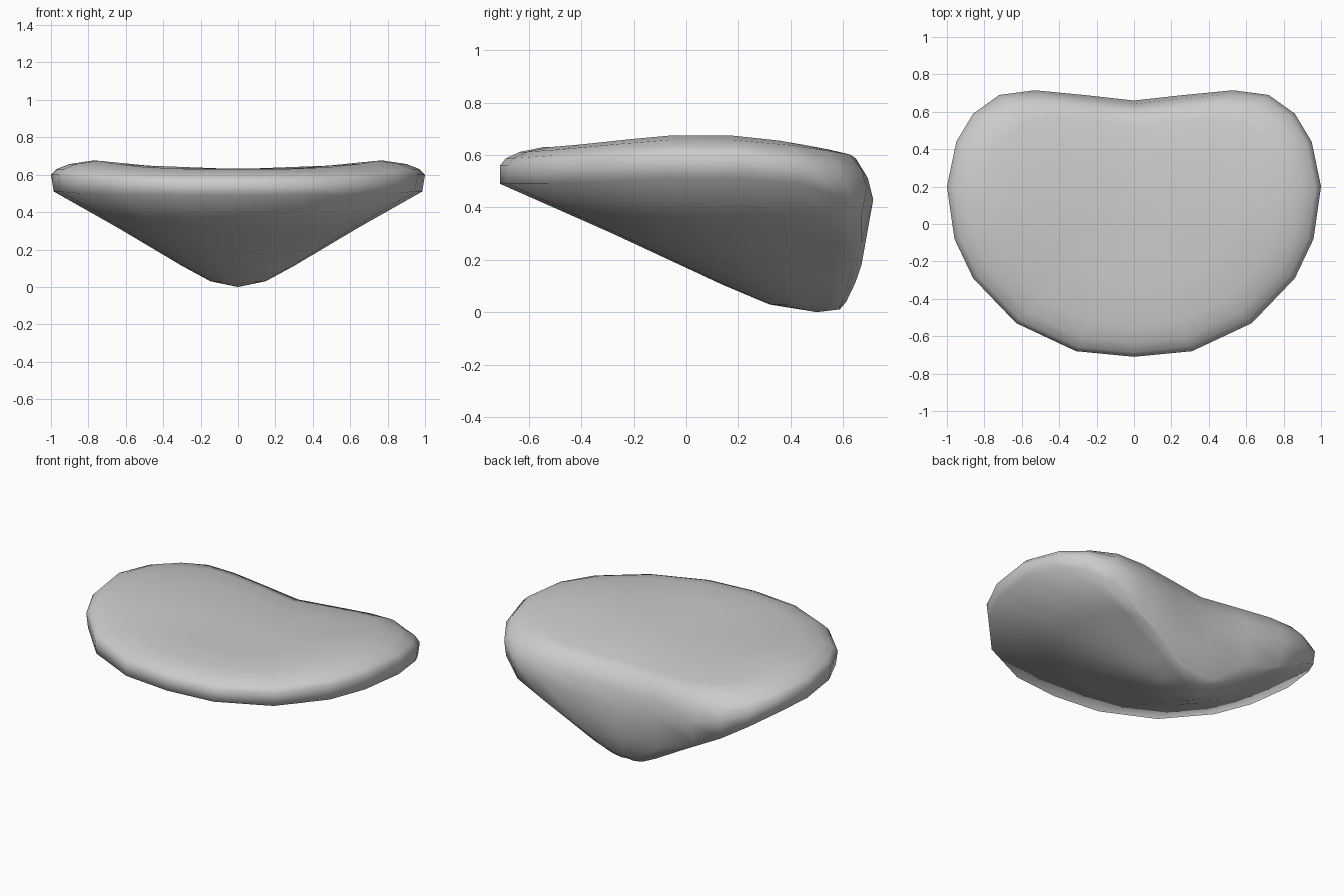
import bpy, bmesh

cube = bpy.data.objects.get("Cube")
if cube:
    bpy.data.objects.remove(cube)

# One plain grey material
grey = bpy.data.materials.new("stone_grey")
grey.use_nodes = True
COLOUR = (0.6, 0.6, 0.6, 1)
grey.diffuse_color = COLOUR
grey.node_tree.nodes["Principled BSDF"].inputs["Base Color"].default_value = COLOUR

# Heart-shaped rim, front to back: x, y, upper z, middle z, lower z
HALF = [
    (0, -.71, .615, .56, .49),
    (.31, -.68, .615, .56, .49),
    (.63, -.53, .625, .57, .49),
    (.86, -.29, .645, .59, .5),
    (.96, -.08, .66, .6, .51),
    (1, .2, .66, .6, .51),
    (.95, .44, .64, .57, .49),
    (.86, .59, .62, .53, .44),
    (.72, .69, .605, .48, .36),
    (.53, .715, .59, .43, .27),
    (.27, .69, .58, .38, .18),
    (0, .66, .57, .34, .2),
]
RIM = HALF + [(-x, *rest) for x, *rest in HALF[-2:0:-1]]
HUB_Y, KEEL_Y, BACK_Y, TOP_Z = .05, .5, .67, .63


def scaled(x, y, k, z):
    return (x * k, HUB_Y + (y - HUB_Y) * k, z)


def toward_keel(x, y, z, t, sag):
    # The back stays steep, the front and sides run straight to the keel
    ty = t ** .35 if y > KEEL_Y else t
    return (x * t, KEEL_Y + (y - KEEL_Y) * ty, z * t * sag)


# Rings run from the dished top, around the rim and down to the keel
rings = [[scaled(x, y, .5, TOP_Z * .65 + zu * .35 + .008) for x, y, zu, zm, zl in RIM],
         [scaled(x, y, .78, zu + .015) for x, y, zu, zm, zl in RIM],
         [scaled(x, y, .9, zu - .003) for x, y, zu, zm, zl in RIM],
         [scaled(x, y, .97, zu * .5 + zm * .5) for x, y, zu, zm, zl in RIM],
         [(x, y, zm) for x, y, zu, zm, zl in RIM]]
low_ring = [(x * .985, min(y, BACK_Y), zl) for x, y, zu, zm, zl in RIM]
rings.append(low_ring)
for t, sag in ((.65, .95), (.3, .72), (.15, .4)):
    rings.append([toward_keel(*p, t, sag) for p in low_ring])

bm = bmesh.new()
loops = [[bm.verts.new(p) for p in ring] for ring in rings]
top = bm.verts.new((0, HUB_Y, TOP_Z))
keel = bm.verts.new((0, KEEL_Y, 0))
n = len(RIM)
for i in range(n):
    j = (i + 1) % n
    bm.faces.new((top, loops[0][i], loops[0][j]))
    bm.faces.new((keel, loops[-1][j], loops[-1][i]))
    for a, b in zip(loops, loops[1:]):
        bm.faces.new((a[i], b[i], b[j], a[j]))
bmesh.ops.recalc_face_normals(bm, faces=bm.faces)
for f in bm.faces:
    f.smooth = True

mesh = bpy.data.meshes.new("heart_shaped_wedge")
bm.to_mesh(mesh)
bm.free()
mesh.materials.append(grey)
wedge = bpy.data.objects.new("heart_shaped_wedge", mesh)
bpy.context.collection.objects.link(wedge)
